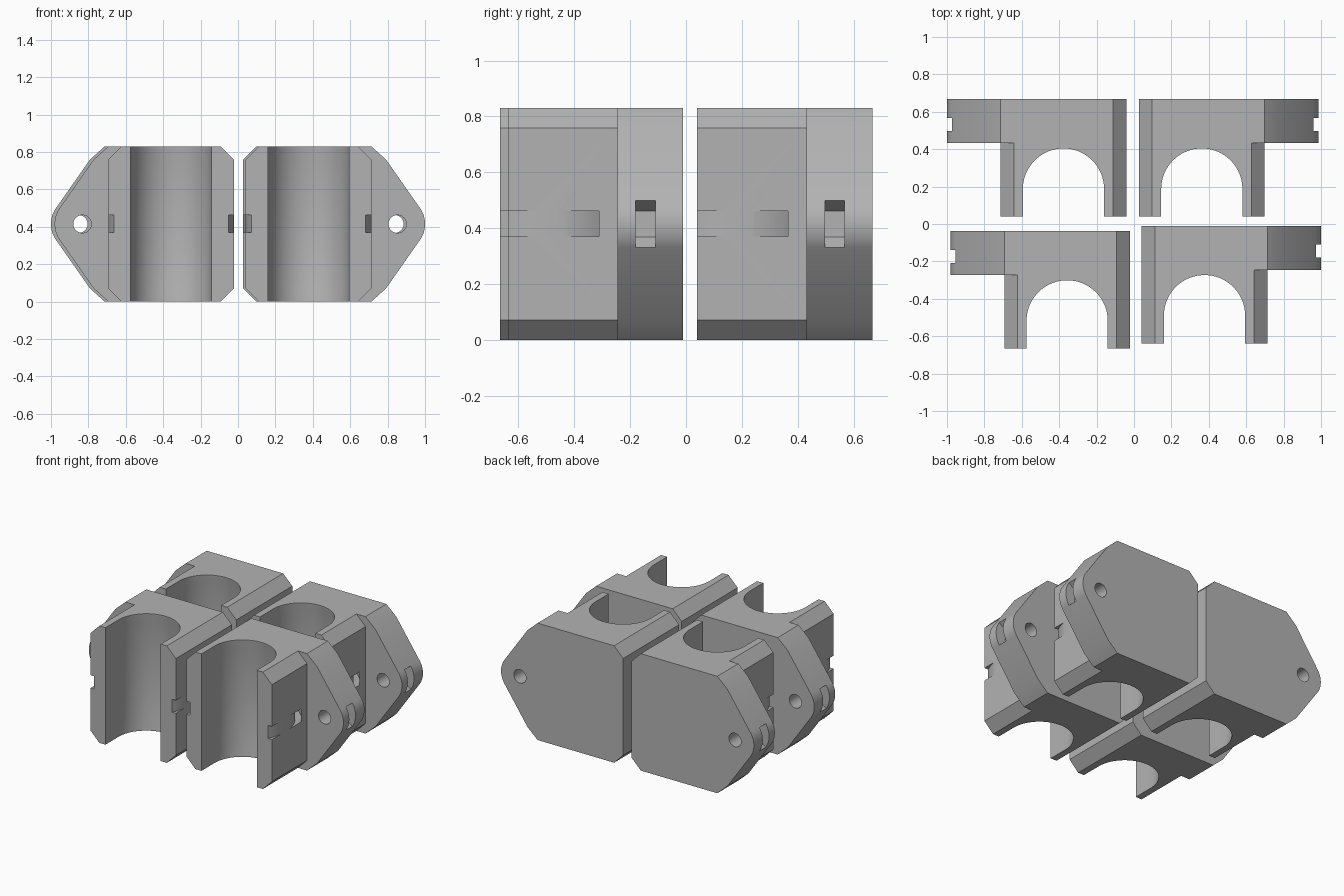
import bpy, bmesh
from math import sin, cos, pi, radians
from mathutils import Matrix

cube = bpy.data.objects.get("Cube")
if cube:
    bpy.data.objects.remove(cube, do_unlink=True)

H, MID = 0.83, 0.415          # clamp height and its mid height
HALF, CH = 0.336, 0.071       # half body width, edge chamfer
DEPTH, EAR_DEPTH = 0.628, 0.235
HOLE_X, EAR_R = 0.475, 0.148
BORE_Y, BORE_R = -0.48, 0.217

grey = bpy.data.materials.new("plain grey")
grey.use_nodes = True
grey.diffuse_color = (0.45, 0.45, 0.45, 1)
grey.node_tree.nodes["Principled BSDF"].inputs["Base Color"].default_value = (0.45, 0.45, 0.45, 1)


def loft(name, rings, closed=False):
    """Skin a list of equal rings; closed joins the last ring to the first."""
    bm = bmesh.new()
    rows = [[bm.verts.new(p) for p in ring] for ring in rings]
    pairs = list(zip(rows, rows[1:]))
    if closed:
        pairs.append((rows[-1], rows[0]))
    else:
        bm.faces.new(rows[0])
        bm.faces.new(rows[-1])
    for a, b in pairs:
        for i in range(len(a)):
            j = (i + 1) % len(a)
            bm.faces.new((a[i], a[j], b[j], b[i]))
    bmesh.ops.recalc_face_normals(bm, faces=bm.faces)
    mesh = bpy.data.meshes.new(name)
    bm.to_mesh(mesh)
    bm.free()
    obj = bpy.data.objects.new(name, mesh)
    bpy.context.collection.objects.link(obj)
    return obj


def prism(name, outline, y0, y1):
    return loft(name, [[(x, y, z) for x, z in outline] for y in (y0, y1)])


def arc(cx, cy, r, a0, a1, n):
    angles = [radians(a0 + (a1 - a0) * i / n) for i in range(n + 1)]
    return [(cx + r * cos(a), cy + r * sin(a)) for a in angles]


# Block outline with a rounded ear on the outer side
outline = ([(CH - HALF, 0), (HALF, 0), (HALF + 0.079, CH)]
           + arc(HOLE_X, MID, EAR_R, -36, 36, 20)
           + [(HALF + 0.079, H - CH), (HALF, H), (CH - HALF, H),
              (-HALF, H - CH), (-HALF, CH)])
block = prism("block", outline, 0, -DEPTH)
cutters = []

# Trim the ear away in front and chamfer the outer arm
e = 0.02
trim = [(HALF - CH - e, H + e), (HALF, H - CH), (HALF, CH),
        (HALF - CH - e, -e), (0.8, -e), (0.8, H + e)]
cutters.append(prism("ear_trim", trim, -EAR_DEPTH, -1))


# Pipe channel, with a slightly shallower lip at each end
def channel_ring(z, shift):
    pts = arc(0, BORE_Y + shift, BORE_R, 0, 180, 48)
    pts = [(BORE_R, -1)] + pts + [(-BORE_R, -1)]
    return [(x, y, z) for x, y in pts]


levels = [(-0.05, 0), (0.01, 0), (0.065, 0.015),
          (H - 0.065, 0.015), (H - 0.01, 0), (H + 0.05, 0)]
cutters.append(loft("channel", [channel_ring(*lv) for lv in levels]))

# Curved tie tunnel running around the channel
tunnel = []
for i in range(72):
    a = 2 * pi * i / 72
    tunnel.append([(r * cos(a), BORE_Y + r * sin(a), z)
                   for r, z in ((0.34, 0.37), (0.381, 0.37), (0.381, 0.462), (0.34, 0.462))])
cutters.append(loft("tie_tunnel", tunnel, closed=True))

# Screw hole and tapered notch in the ear
cutters.append(prism("ear_hole", arc(HOLE_X, MID, 0.048, 0, 345, 23), 0.1, -0.5))
notch = [(0.55, MID - 0.046), (0.55, MID + 0.046), (0.65, MID + 0.125), (0.65, MID - 0.125)]
cutters.append(prism("ear_notch", notch, -0.1, -0.17))

for c in cutters:
    c.hide_render = True
    mod = block.modifiers.new(c.name, 'BOOLEAN')
    mod.operation, mod.solver, mod.object = 'DIFFERENCE', 'EXACT', c

deps = bpy.context.evaluated_depsgraph_get()
clamp = bpy.data.meshes.new_from_object(block.evaluated_get(deps))
for o in cutters + [block]:
    bpy.data.objects.remove(o, do_unlink=True)
clamp.materials.clear()
clamp.materials.append(grey)

# Four clamps, ears pointing outwards
places = [("front_left_clamp", 0.377, -0.01, 1), ("front_right_clamp", -0.3575, -0.038, -1),
          ("back_left_clamp", 0.3625, 0.667, 1), ("back_right_clamp", -0.377, 0.667, -1)]
bpy.ops.object.select_all(action='DESELECT')
for name, x, y, side in places:
    mesh = clamp.copy()
    if side < 0:
        mesh.transform(Matrix.Scale(-1, 4, (1, 0, 0)))
        mesh.flip_normals()
    obj = bpy.data.objects.new(name, mesh)
    obj.location = (x, y, 0)
    bpy.context.collection.objects.link(obj)
    obj.select_set(True)
    bpy.context.view_layer.objects.active = obj
bpy.ops.object.shade_smooth_by_angle(angle=radians(25))
